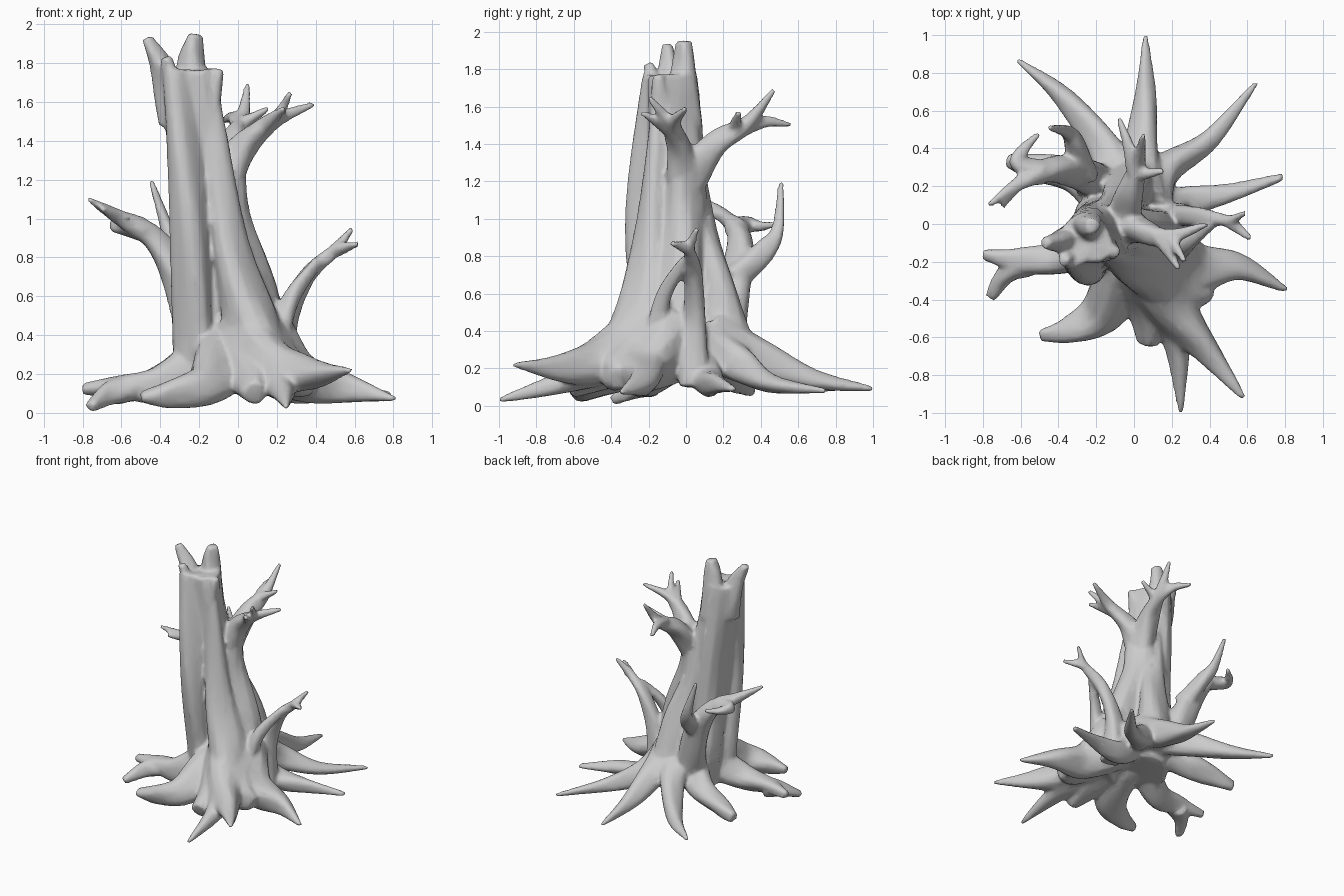
import bpy
import bmesh
import math
from mathutils import Vector

default_cube = bpy.data.objects.get("Cube")
if default_cube:
    bpy.data.objects.remove(default_cube, do_unlink=True)

bark = bpy.data.materials.new("grey_bark")
bark.use_nodes = True
bark_colour = (.6, .6, .6, 1)
bark.diffuse_color = bark_colour
bark.node_tree.nodes["Principled BSDF"].inputs["Base Color"].default_value = bark_colour

SIDES = 14
STEPS = 6
FLUTE = .1
wood = bmesh.new()


def spline(points):
    """Smooth path through the points, sampled evenly per segment."""
    knots = [Vector(point) for point in points]
    padded = [knots[0] * 2 - knots[1]] + knots + [knots[-1] * 2 - knots[-2]]
    path = []
    for before, start, end, after in zip(padded, padded[1:], padded[2:], padded[3:]):
        tangent_in = (end - before) / 2
        tangent_out = (after - start) / 2
        for step in range(STEPS):
            t = step / STEPS
            rest = 1 - t
            ease = t * t * (t + rest * 3)
            path.append(start.lerp(end, ease)
                        + tangent_in * (t * rest * rest) - tangent_out * (t * t * rest))
    path.append(knots[-1])
    return path


def limb(*points, thick, tip=.015):
    """Fluted tube tapering evenly from its thick end to its tip."""
    path = spline(points)
    last = len(path) - 1
    side = None
    rings = []
    for index, centre in enumerate(path):
        ahead = (path[min(index + 1, last)] - path[max(index - 1, 0)]).normalized()
        if side is None:
            side = ahead.orthogonal()
        side = (side - ahead * side.dot(ahead)).normalized()
        across = ahead.cross(side)
        turn = index / STEPS
        radius = thick + (tip - thick) * index / last
        ring = []
        for corner in range(SIDES):
            angle = math.tau * corner / SIDES
            ripple = math.sin(angle * 3 + turn * 2) + math.sin(angle * 2 - turn * 3) / 2
            reach = radius * (1 + FLUTE * ripple)
            spot = centre + (side * math.cos(angle) + across * math.sin(angle)) * reach
            spot.z = max(spot.z, 0)
            ring.append(wood.verts.new(spot))
        rings.append(ring)
    for lower, upper in zip(rings, rings[1:]):
        for corner in range(SIDES):
            following = (corner + 1) % SIDES
            wood.faces.new((lower[corner], lower[following], upper[following], upper[corner]))
    wood.faces.new(reversed(rings[0]))
    wood.faces.new(rings[-1])


def root(*points, thick, tip=.015):
    """Limb that also grows out of the heart of the trunk, above its first point."""
    x, y, z = points[0]
    heart = (x / 3, y / 3, z + .15)
    limb(heart, *points, thick=thick, tip=tip)


def trunk():
    # Main leaning stem
    limb((-.08, 0, .15), (-.13, 0, .5), (-.18, -.05, 1), (-.26, -.08, 1.76), thick=.2, tip=.14)
    # Folded rib, front left
    limb((-.22, -.12, .17), (-.25, -.23, .95), (-.32, -.15, 1.76), thick=.11, tip=.08)
    # Folded rib, front right
    limb((.13, -.33, .18), (.07, -.25, .45), (-.05, -.18, .9), (-.16, -.13, 1.7), thick=.19, tip=.05)
    # Right stem carrying the high branches
    limb((.1, -.08, .18), (.06, -.06, .55), (-.06, -.02, 1), (-.06, 0, 1.33), thick=.19, tip=.09)
    # Folded rib, back
    limb((.02, .25, .2), (-.04, .17, .6), (-.12, .06, 1), (-.2, -.02, 1.6), thick=.14, tip=.06)


def broken_top():
    # Jagged splinters around the snapped rim
    limb((-.31, -.08, 1.5), (-.38, -.09, 1.75), (-.47, -.1, 1.93), thick=.1, tip=.03)
    limb((-.23, -.02, 1.5), (-.24, -.01, 1.8), (-.22, -.01, 1.95), thick=.1, tip=.04)
    limb((-.17, -.12, 1.5), (-.1, -.15, 1.77), thick=.08, tip=.03)
    limb((-.31, -.14, 1.6), (-.37, -.2, 1.83), thick=.06, tip=.03)


def high_branches():
    # Right fork
    limb((-.06, 0, 1.2), (.03, -.03, 1.37), (.18, -.07, 1.5), (.39, 0, 1.59), thick=.1)
    limb((.13, -.06, 1.46), (.21, -.11, 1.54), (.27, -.2, 1.65), thick=.05)
    limb((.12, -.05, 1.46), (.24, -.24, 1.57), thick=.05)
    # Back fork
    limb((-.06, 0, 1.2), (-.02, .16, 1.4), (.02, .32, 1.5), (.05, .47, 1.69), thick=.1)
    limb((.01, .28, 1.48), (-.03, .42, 1.52), (-.08, .56, 1.5), thick=.05)
    limb((.01, .26, 1.48), (.16, .28, 1.57), thick=.04)


def low_branches():
    # Right branch standing on two legs
    limb((.25, .04, .1), (.24, .05, .45), (.35, .04, .7), (.5, .02, .84), (.59, .06, .95), thick=.08)
    limb((.2, -.17, .3), (.27, -.12, .58), (.41, 0, .78), thick=.06, tip=.03)
    limb((.5, .02, .84), (.62, -.08, .87), thick=.04)
    # Left branch with curling prongs
    limb((-.17, .18, .3), (-.27, .26, .62), (-.42, .29, .88), (-.6, .22, 1), (-.77, .1, 1.1), thick=.12)
    limb((-.5, .27, .95), (-.6, .22, 1), (-.7, .09, 1.05), thick=.06)
    limb((-.48, .28, .93), (-.62, .32, .97), (-.58, .4, .96), (-.5, .48, .97), thick=.06)
    limb((-.27, .25, .68), (-.31, .42, .83), (-.36, .49, .94), (-.45, .51, 1.2), thick=.08)


def back_roots():
    root((-.14, .38, .25), (-.36, .66, .13), (-.62, .87, .1), thick=.14)
    root((.04, .4, .25), (.06, .68, .14), (.06, 1, .09), thick=.14)
    root((.17, .29, .22), (.4, .45, .12), (.65, .75, .08), thick=.13)
    root((.25, .11, .14), (.5, .16, .12), (.79, .25, .09), thick=.12, tip=.02)
    # Stubby left root
    root((-.3, .24, .2), (-.52, .3, .13), (-.67, .34, .09), thick=.13, tip=.04)


def front_roots():
    # Broad flare that splits into several toes
    root((.3, -.23, .2), (.55, -.23, .13), (.81, -.35, .07), thick=.2)
    root((.28, -.34, .2), (.4, -.36, .14), thick=.18, tip=.06)
    root((.2, -.45, .23), (.38, -.66, .2), (.58, -.92, .22), thick=.2)
    root((.22, -.6, .14), (.25, -1, .03), thick=.13)
    root((.07, -.4, .2), (.08, -.63, .1), thick=.18, tip=.06)
    # Right-hand side of the base, thick and forked
    root((-.16, -.46, .15), (-.34, -.56, .1), (-.5, -.59, .08), thick=.16, tip=.03)
    root((-.38, -.18, .15), (-.6, -.19, .14), (-.8, -.16, .12), thick=.13, tip=.03)
    limb((-.58, -.2, .12), (-.68, -.27, .09), (-.76, -.39, .03), thick=.08, tip=.03)


for build in (trunk, broken_top, high_branches, low_branches, back_roots, front_roots):
    build()

mesh = bpy.data.meshes.new("dead_tree")
wood.to_mesh(mesh)
wood.free()
mesh.materials.append(bark)
tree = bpy.data.objects.new("dead_tree", mesh)
bpy.context.collection.objects.link(tree)

# Fuse the limbs into one skin, soften the joins, then thin the mesh
fuse = tree.modifiers.new("fuse", 'REMESH')
fuse.mode = 'VOXEL'
fuse.voxel_size = .014
fuse.use_smooth_shade = True
soften = tree.modifiers.new("soften", 'SMOOTH')
soften.factor = .5
soften.iterations = 5
thin = tree.modifiers.new("thin", 'DECIMATE')
thin.ratio = .2
